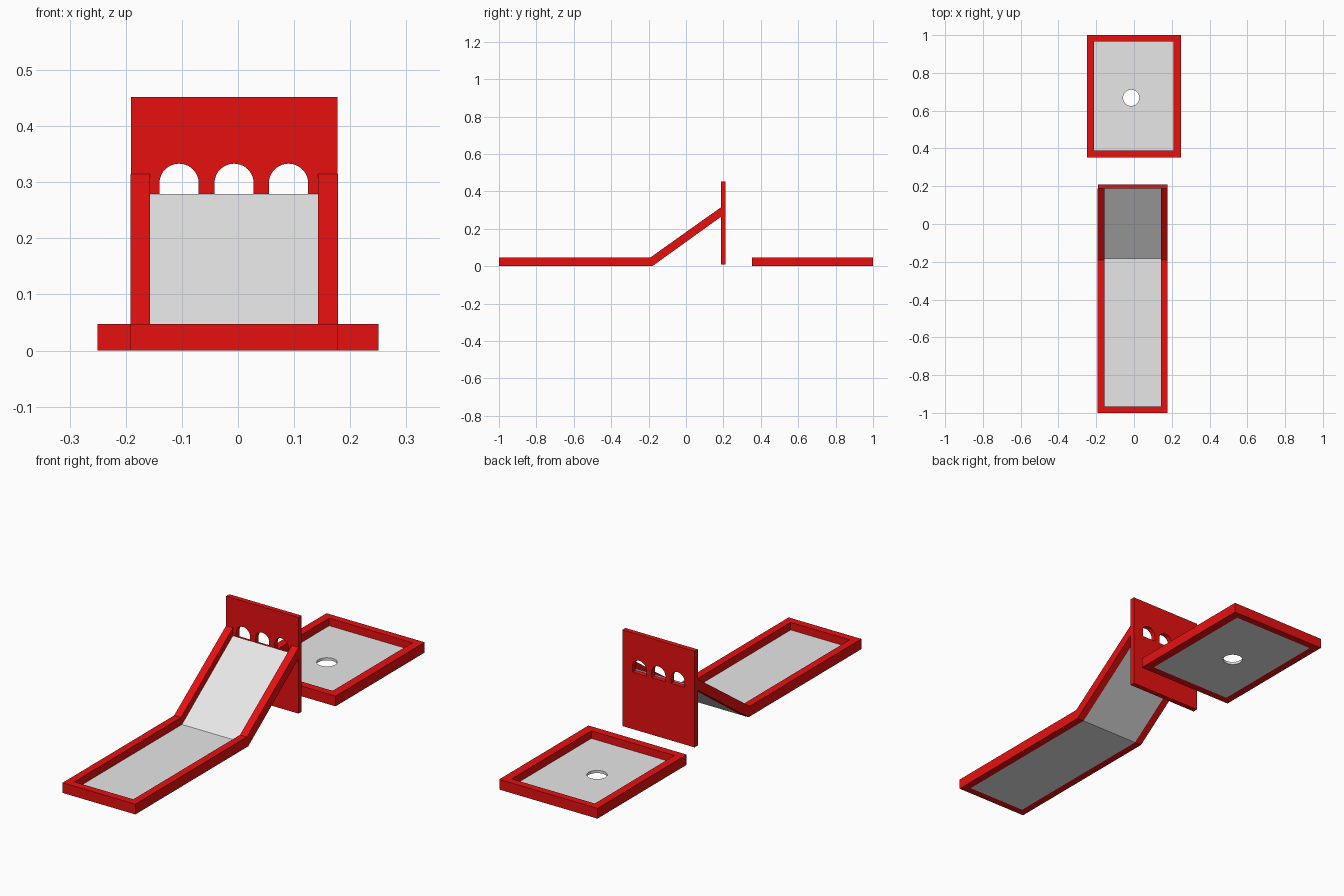
import bpy
import bmesh
from math import cos, sin, pi
from mathutils import Matrix

if "Cube" in bpy.data.objects:
    bpy.data.objects.remove(bpy.data.objects["Cube"], do_unlink=True)


def material(name, colour):
    mat = bpy.data.materials.new(name)
    mat.use_nodes = True
    mat.diffuse_color = colour
    mat.node_tree.nodes["Principled BSDF"].inputs["Base Color"].default_value = colour
    return mat


RED = material("red paint", (0.8, 0.005, 0.005, 1))
GREY = material("light grey", (0.8, 0.8, 0.8, 1))

# Columns send the outline's two axes and its extrusion axis to world axes
FLAT = Matrix.Identity(3)                                # outline in x, y
UPRIGHT = Matrix(((1, 0, 0), (0, 0, -1), (0, 1, 0)))     # outline in x, z
SIDEWAYS = Matrix(((0, 0, 1), (1, 0, 0), (0, 1, 0)))     # outline in y, z


def plate(name, mat, loops, axes, low, high):
    """Extrude an outline (any further loops are holes) from low to high."""
    curve = bpy.data.curves.new(name, "CURVE")
    curve.dimensions = "2D"
    curve.fill_mode = "BOTH"
    curve.extrude = (high - low) / 2
    for loop in loops:
        spline = curve.splines.new("POLY")
        spline.points.add(len(loop) - 1)
        for point, (u, v) in zip(spline.points, loop):
            point.co = (u, v, 0, 1)
        spline.use_cyclic_u = True
    source = bpy.data.objects.new(name + " outline", curve)
    bpy.context.collection.objects.link(source)
    graph = bpy.context.evaluated_depsgraph_get()
    mesh = bpy.data.meshes.new_from_object(source.evaluated_get(graph))
    bpy.data.objects.remove(source, do_unlink=True)
    bpy.data.curves.remove(curve)

    bm = bmesh.new()
    bm.from_mesh(mesh)
    bmesh.ops.remove_doubles(bm, verts=bm.verts, dist=0.0001)
    bmesh.ops.translate(bm, verts=bm.verts, vec=(0, 0, (low + high) / 2))
    bmesh.ops.transform(bm, verts=bm.verts, matrix=axes.to_4x4())
    bmesh.ops.recalc_face_normals(bm, faces=bm.faces)
    for face in bm.faces:
        face.smooth = False
    bm.to_mesh(mesh)
    bm.free()
    mesh.name = name
    mesh.materials.clear()
    mesh.materials.append(mat)
    obj = bpy.data.objects.new(name, mesh)
    bpy.context.collection.objects.link(obj)
    return obj


def rect(u0, u1, v0, v1):
    return [(u0, v0), (u1, v0), (u1, v1), (u0, v1)]


def arc(u, v, radius, turn, steps):
    return [(u + radius * cos(turn * i / steps), v + radius * sin(turn * i / steps))
            for i in range(steps + 1)]


RIM, FLOOR = 0.047, 0.012
FRONT, BEND, TOP = -1.0, -0.18, 0.187
LEFT, RIGHT, RAIL = 0.178, -0.192, 0.035

# Lane: two bent side rails, a front rail and a bent floor
rail = [(FRONT, 0), (BEND, 0), (TOP, 0.264), (TOP, 0.315), (BEND - 0.01, RIM), (FRONT, RIM)]
plate("left_rail", RED, [rail], SIDEWAYS, LEFT - RAIL, LEFT)
plate("right_rail", RED, [rail], SIDEWAYS, RIGHT, RIGHT + RAIL)
plate("front_rail", RED, [rect(RIGHT + RAIL, LEFT - RAIL, FRONT, FRONT + RAIL)],
      FLAT, 0, RIM)
floor = [(FRONT + RAIL, 0), (BEND, 0), (TOP, 0.264), (TOP, 0.279),
         (BEND - 0.003, FLOOR), (FRONT + RAIL, FLOOR)]
plate("lane_floor", GREY, [floor], SIDEWAYS, RIGHT + RAIL, LEFT - RAIL)

# Upright board with three arched openings
arches = [arc(x, 0.298, 0.035, pi, 24) + [(x - 0.035, 0.272), (x + 0.035, 0.272)]
          for x in (-0.105, -0.007, 0.09)]
plate("arch_board", RED, [rect(-0.191, 0.177, 0.01, 0.452)] + arches,
      UPRIGHT, -0.21, -TOP)

# Separate tray: rim and a floor with a round hole
inside = rect(-0.213, 0.21, 0.388, 0.967)
plate("tray_rim", RED, [rect(-0.25, 0.25, 0.352, 1), inside], FLAT, 0, RIM)
plate("tray_floor", GREY, [inside, arc(-0.015, 0.668, 0.043, 2 * pi, 48)[:-1]],
      FLAT, 0, FLOOR)
